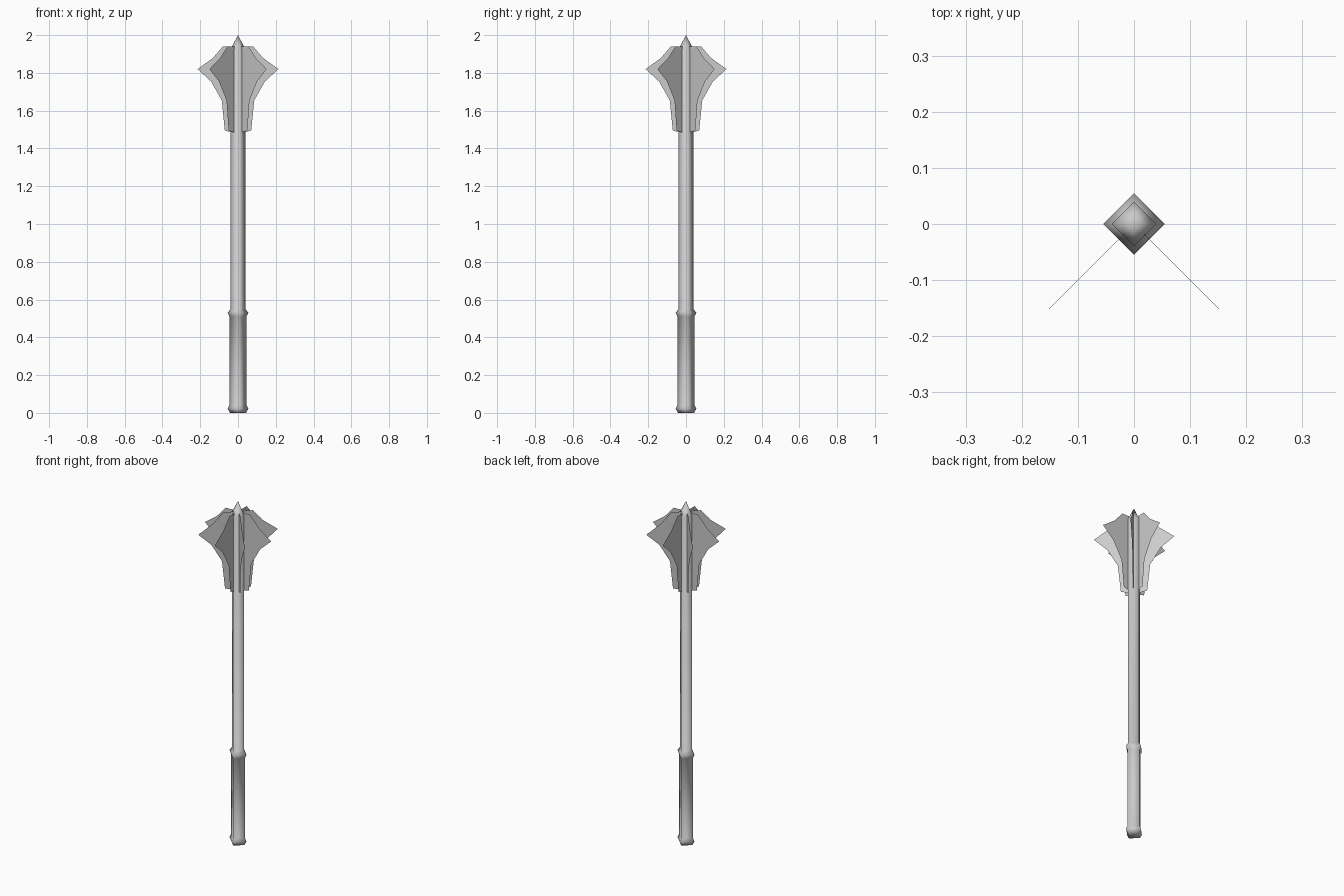
import bpy, bmesh
from math import cos, sin, pi

cube = bpy.data.objects.get("Cube")
if cube:
    bpy.data.objects.remove(cube)

steel = bpy.data.materials.new("steel_grey")
steel.use_nodes = True
colour = (0.6, 0.6, 0.6, 1)
steel.diffuse_color = colour
steel.node_tree.nodes["Principled BSDF"].inputs["Base Color"].default_value = colour


def finish(name, bm, smooth):
    bmesh.ops.recalc_face_normals(bm, faces=bm.faces)
    for f in bm.faces:
        f.smooth = smooth
    mesh = bpy.data.meshes.new(name)
    bm.to_mesh(mesh)
    bm.free()
    mesh.materials.append(steel)
    obj = bpy.data.objects.new(name, mesh)
    bpy.context.collection.objects.link(obj)
    return obj


# Square shaft with corners on the axes: pommel ring, grip, collar, rod, point
shaft_profile = [(0.042, 0), (0.055, 0.022), (0.045, 0.042), (0.045, 0.51),
                 (0.055, 0.53), (0.04, 0.55), (0.04, 1.925)]
bm = bmesh.new()
rings = [[bm.verts.new((r * cos(i * pi / 2), r * sin(i * pi / 2), z)) for i in range(4)]
         for r, z in shaft_profile]
for low, high in zip(rings, rings[1:]):
    for i in range(4):
        j = (i + 1) % 4
        bm.faces.new((low[i], low[j], high[j], high[i]))
bm.faces.new(rings[0][::-1])
apex = bm.verts.new((0, 0, 2))
for i in range(4):
    bm.faces.new((rings[-1][i], rings[-1][(i + 1) % 4], apex))
finish("shaft", bm, True)

# Eight thin sheet blades around the head
blade_profile = [(0.025, 1.483), (0.07, 1.495), (0.086, 1.655), (0.143, 1.755),
                 (0.214, 1.82), (0.135, 1.877), (0.08, 1.94), (0.025, 1.94)]
for k in range(8):
    a = k * pi / 4
    bm = bmesh.new()
    bm.faces.new([bm.verts.new((r * cos(a), r * sin(a), z)) for r, z in blade_profile])
    finish(f"head_blade_{k + 1}", bm, False)
